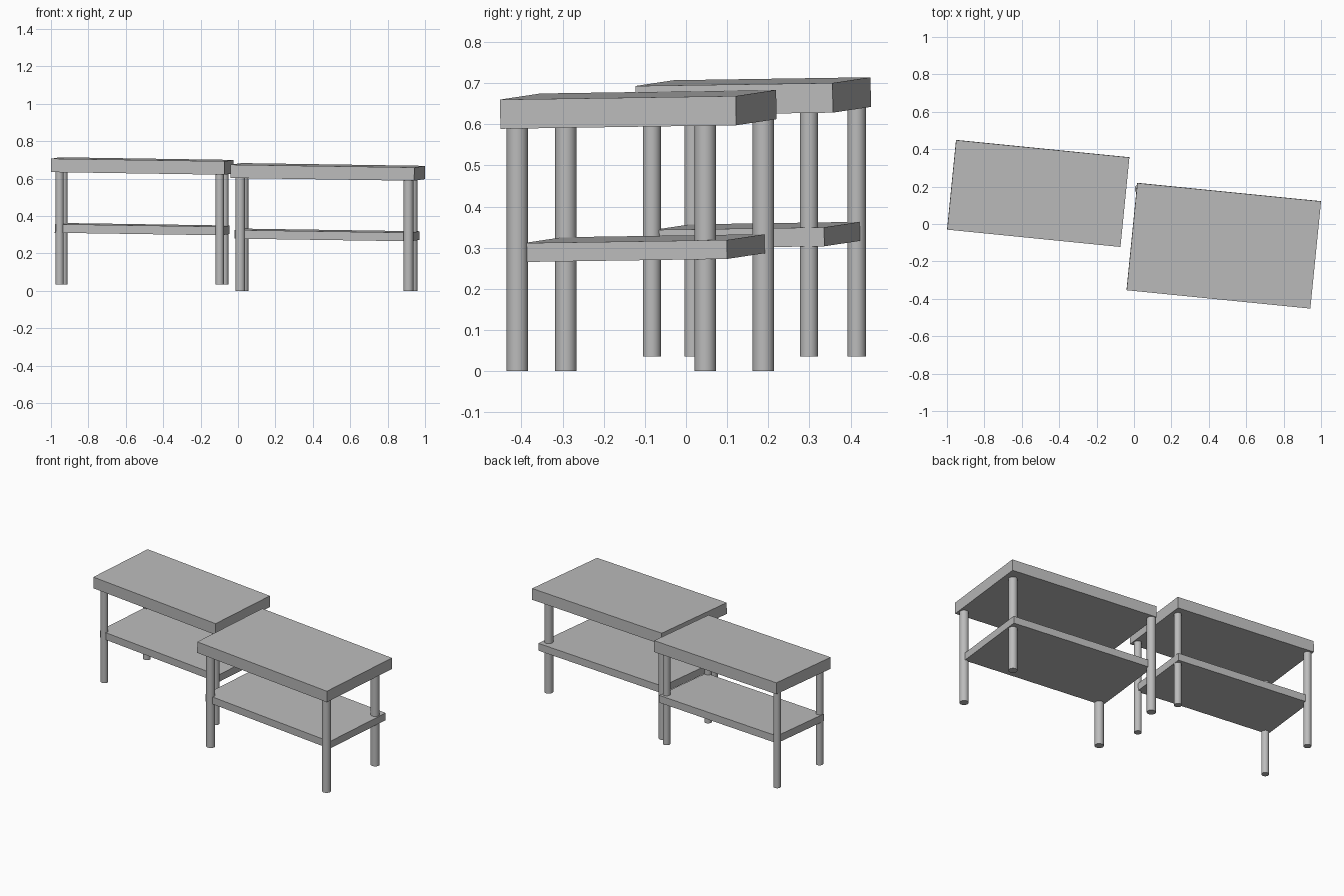
import bpy
import math

cube = bpy.data.objects.get("Cube")
if cube:
    bpy.data.objects.remove(cube, do_unlink=True)

GREY = (0.5, 0.5, 0.5, 1)
grey = bpy.data.materials.new("plain_grey")
grey.use_nodes = True
grey.diffuse_color = GREY
grey.node_tree.nodes["Principled BSDF"].inputs["Base Color"].default_value = GREY

TURN = math.radians(-5.7)   # shared heading of both tables
TILT = 0.015                # slight lean of every board


def board(name, centre, size):
    """Flat rectangular board, turned and very slightly tilted."""
    bpy.ops.mesh.primitive_cube_add(size=1, location=centre,
                                    rotation=(TILT, TILT, TURN))
    ob = bpy.context.object
    ob.name = name
    ob.scale = size
    bpy.ops.object.transform_apply(location=False, rotation=False, scale=True)
    ob.data.materials.append(grey)


def leg(name, x, y, radius, bottom, top):
    """Upright round post."""
    bpy.ops.mesh.primitive_cylinder_add(vertices=32, radius=radius, depth=top - bottom,
                                        location=(x, y, (top + bottom) / 2))
    ob = bpy.context.object
    ob.name = name
    ob.data.materials.append(grey)
    bpy.ops.object.shade_smooth_by_angle(angle=math.radians(40))


def table(name, top, shelf, legs, radius, bottom):
    board(name + "_top", *top)
    board(name + "_shelf", *shelf)
    for corner, (x, y) in legs.items():
        leg(f"{name}_leg_{corner}", x, y, radius, bottom, top[0][2])


# Larger table, towards the front
table("large_table",
      top=((0.48, -0.116, 0.636), (0.987, 0.576, 0.071)),
      shelf=((0.476, -0.10, 0.299), (0.946, 0.496, 0.046)),
      legs={"front_a": (0.012, -0.292), "front_b": (0.911, -0.410),
            "back_a": (0.030, 0.188), "back_b": (0.934, 0.047)},
      radius=0.026, bottom=0.0)

# Smaller table, set further back and a little higher
table("small_table",
      top=((-0.512, 0.1635, 0.6675), (0.931, 0.481, 0.072)),
      shelf=((-0.5125, 0.173, 0.33), (0.897, 0.417, 0.046)),
      legs={"front_a": (-0.954, 0.018), "front_b": (-0.098, -0.083),
            "back_a": (-0.933, 0.415), "back_b": (-0.073, 0.299)},
      radius=0.022, bottom=0.035)
